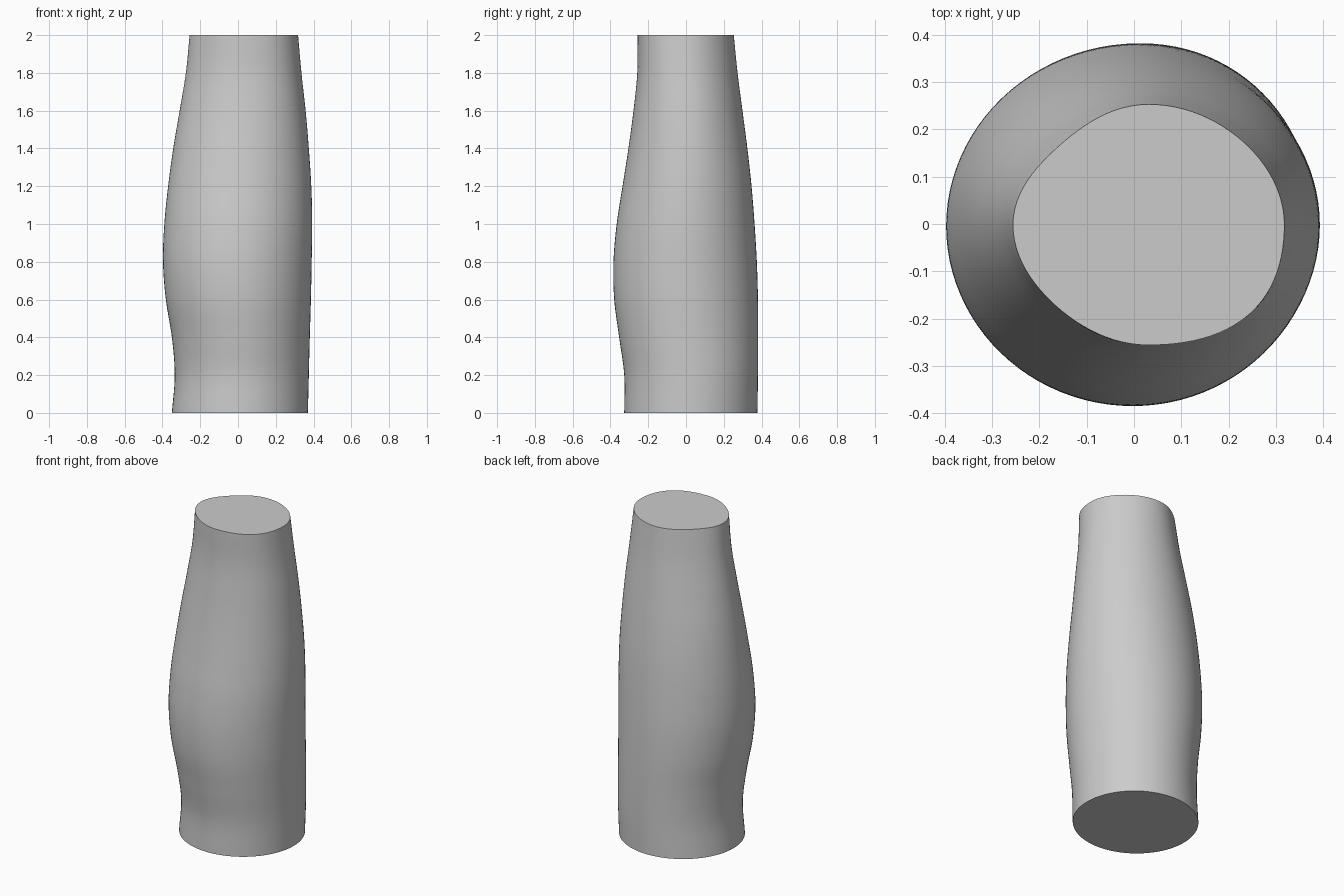
import bpy
import bmesh
from math import cos, sin, pi

cube = bpy.data.objects.get("Cube")
if cube:
    bpy.data.objects.remove(cube, do_unlink=True)

SIDES, RINGS = 96, 80

# Reach of the limb in each direction, evenly spaced from bottom to top
LEFT = [.37, .375, .38, .386, .39, .393, .388, .375, .358, .336, .318]
RIGHT = [.35, .335, .35, .382, .397, .39, .37, .343, .309, .276, .256]
BACK = [.378, .381, .382, .381, .375, .363, .347, .325, .299, .273, .253]
FRONT = [.327, .327, .354, .38, .384, .367, .336, .305, .278, .258, .256]


def sample(values, t):
    """Smooth curve through evenly spaced values, t from 0 to 1."""
    p = t * (len(values) - 1)
    i = min(int(p), len(values) - 2)
    f = p - i
    b, c = values[i], values[i + 1]
    a = values[i - 1] if i > 0 else 2 * b - c
    d = values[i + 2] if i + 2 < len(values) else 2 * c - b
    return b + .5 * f * (c - a + f * (2*a - 5*b + 4*c - d + f * (3*(b - c) + d - a)))


def ring_point(t, angle):
    left, right, back, front = (sample(v, t) for v in (LEFT, RIGHT, BACK, FRONT))
    c, s = cos(angle), sin(angle)
    # Diagonals flatten or bulge towards the narrow end
    corner = (-.02 if s > 0 else .05) if c > 0 else (-.07 if s > 0 else -.04)
    k = 1 + corner * sin(2 * angle) ** 2 * max(0, 2 * t - 1) ** 2
    x = (left - right) / 2 + k * c * (left + right) / 2
    y = (back - front) / 2 + k * s * (back + front) / 2
    return x, y, 2 * t


# Lofted limb with flat ends
bm = bmesh.new()
rings = [[bm.verts.new(ring_point(j / RINGS, 2 * pi * i / SIDES)) for i in range(SIDES)]
         for j in range(RINGS + 1)]
for low, high in zip(rings, rings[1:]):
    for i in range(SIDES):
        n = (i + 1) % SIDES
        bm.faces.new((low[i], low[n], high[n], high[i]))
bm.faces.new(rings[-1])
bm.faces.new(rings[0][::-1])

mesh = bpy.data.meshes.new("limb_segment")
bm.to_mesh(mesh)
bm.free()
limb = bpy.data.objects.new("limb_segment", mesh)
bpy.context.collection.objects.link(limb)

# Plain grey surface
grey = bpy.data.materials.new("plain_grey")
grey.use_nodes = True
colour = (.6, .6, .6, 1)
grey.diffuse_color = colour
grey.node_tree.nodes["Principled BSDF"].inputs["Base Color"].default_value = colour
mesh.materials.append(grey)

bpy.ops.object.select_all(action='DESELECT')
limb.select_set(True)
bpy.context.view_layer.objects.active = limb
bpy.ops.object.shade_smooth_by_angle(angle=pi / 6)
